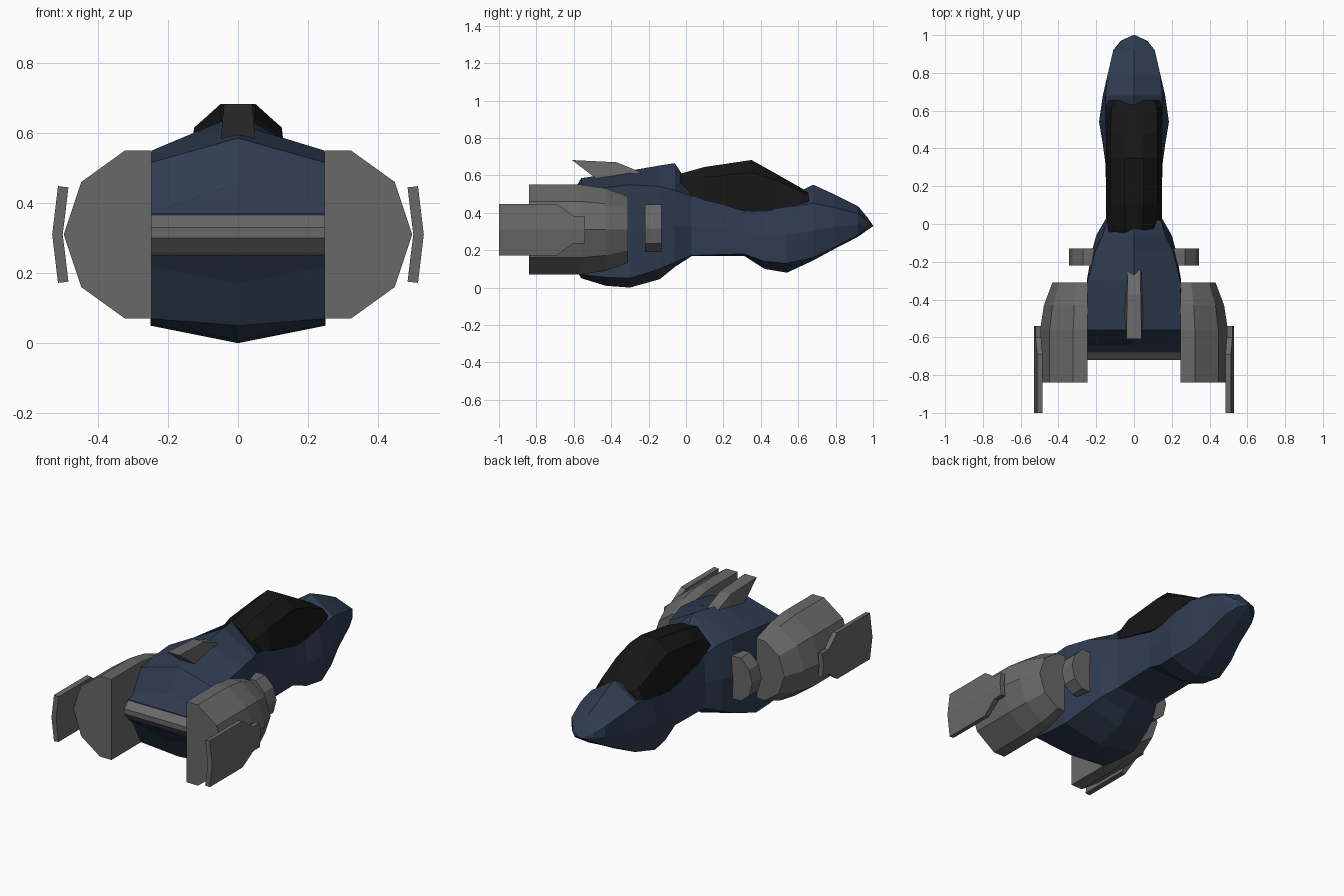
import bpy, bmesh
from mathutils import Vector

if "Cube" in bpy.data.objects:
    bpy.data.objects.remove(bpy.data.objects["Cube"])


def material(name, color):
    m = bpy.data.materials.new(name)
    m.diffuse_color = (*color, 1)
    m.use_nodes = True
    m.node_tree.nodes["Principled BSDF"].inputs["Base Color"].default_value = m.diffuse_color
    return m


NAVY = material("navy_paint", (0.028, 0.045, 0.082))
BLACK = material("dark_glass", (0.008, 0.008, 0.008))
GREY = material("grey_metal", (0.14, 0.14, 0.14))


def finish(name, bm, mat, mirror=False):
    bmesh.ops.remove_doubles(bm, verts=bm.verts, dist=0.0005)
    bmesh.ops.recalc_face_normals(bm, faces=bm.faces)
    mesh = bpy.data.meshes.new(name)
    bm.to_mesh(mesh)
    bm.free()
    mesh.materials.append(mat)
    ob = bpy.data.objects.new(name, mesh)
    bpy.context.collection.objects.link(ob)
    if mirror:
        ob.modifiers.new("Mirror", "MIRROR")
    return ob


def loft(name, rings, mat, mirror=False):
    """Skin closed rings of equal length and cap both ends."""
    bm = bmesh.new()
    vs = [[bm.verts.new(p) for p in r] for r in rings]
    n = len(vs[0])
    for a, b in zip(vs, vs[1:]):
        for i in range(n):
            j = (i + 1) % n
            bm.faces.new((a[i], a[j], b[j], b[i]))
    bm.faces.new(vs[0])
    bm.faces.new(vs[-1])
    return finish(name, bm, mat, mirror)


def both_sides(half):
    """Complete a half ring by mirroring its off-centre points."""
    return half + [(-x, y, z) for x, y, z in reversed(half) if x > 0]


# Fuselage stations: y, ridge z, shoulder x z, waist x, lower edge x z, keel z
stations = [
    (-0.68, .37, .25, .37, .25, .25, .25, .25),
    (-0.64, .455, .25, .38, .25, .25, .22, .17),
    (-0.56, .585, .25, .515, .25, .25, .07, .05),
    (-0.43, .605, .25, .535, .25, .25, .055, .01),
    (-0.30, .625, .245, .55, .25, .25, .05, .0),
    (-0.14, .653, .205, .54, .222, .215, .10, .045),
    (-0.06, .665, .165, .52, .20, .19, .135, .11),
    (0.03, .53, .14, .49, .148, .14, .172, .168),
    (0.31, .45, .14, .41, .15, .145, .18, .17),
    (0.42, .45, .145, .41, .165, .16, .14, .10),
    (0.54, .48, .15, .43, .185, .175, .13, .08),
    (0.68, .55, .15, .45, .165, .14, .16, .145),
    (0.79, .50, .14, .43, .14, .11, .215, .205),
    (0.92, .435, .11, .395, .11, .09, .28, .272),
    (0.97, .375, .065, .355, .07, .055, .313, .308),
    (1.00, .332, .004, .331, .005, .004, .329, .328),
]
loft("fuselage", [both_sides([(0, y, zt), (xs, y, zs), (xm, y, (zs + zb) / 2),
                              (xb, y, zb), (0, y, zc)])
                  for y, zt, xs, zs, xm, xb, zb, zc in stations], NAVY)

# Canopy stations: y, top half-width, top z, side x, side z, sill z
canopy = [
    (-0.045, .045, .605, .10, .55, .52),
    (0.10, .05, .645, .125, .59, .465),
    (0.35, .05, .682, .125, .615, .405),
    (0.48, .05, .61, .125, .575, .41),
    (0.62, .045, .53, .12, .51, .45),
    (0.655, .04, .505, .10, .495, .46),
]
loft("canopy", [[(a, y, za), (b, y, zb), (min(.148, b + .035), y, zs),
                 (-min(.148, b + .035), y, zs), (-b, y, zb), (-a, y, za)]
                for y, a, za, b, zb, zs in canopy], BLACK)

# Rear exhaust bar
bar = [(-.66, .365), (-.68, .365), (-.72, .33), (-.72, .30), (-.68, .255), (-.66, .255)]
loft("exhaust_bar", [[(x, y, z) for y, z in bar] for x in (-.25, .25)], GREY)

# Engine pods, narrowing towards the nose
pod = [(0, -.24), (.075, -.24), (.20, -.15), (.25, 0), (.20, .15), (.075, .24), (0, .24)]
loft("engine_pod", [[(.247 + x * s, y, .31 + z * s) for x, z in pod]
                    for y, s in ((-.84, 1), (-.56, 1), (-.43, .92), (-.31, .74))], GREY, True)

# Small side thruster blocks
block = [(.18, .19), (.27, .19), (.325, .235), (.345, .315), (.325, .39), (.27, .445), (.18, .445)]
loft("side_block", [[(x, y, z) for x, z in block] for y in (-.22, -.13)], GREY, True)

# Outer panels, folded along their mid line
bm = bmesh.new()
edge = [(-1, .138), (-.69, .138), (-.60, .073), (-.54, .073)]
mid = [bm.verts.new((.53, y, .31)) for y in (-.54, -1)]
for side in (1, -1):
    bm.faces.new([bm.verts.new((.53 - .12 * h, y, .31 + side * h)) for y, h in edge] + mid)
panel = finish("outer_panel", bm, GREY)
solid = panel.modifiers.new("Solidify", "SOLIDIFY")
solid.thickness = .03
solid.offset = -1 if panel.data.polygons[0].normal.x > 0 else 1
panel.modifiers.new("Mirror", "MIRROR")

# Dorsal fin
loft("dorsal_fin", [both_sides([(0, y, zt), (w * .8, y, zt), (w, y + dy, zb), (0, y + dy, zb)])
                    for y, zt, w, dy, zb in ((-.61, .682, .05, .14, .575),
                                             (-.37, .67, .045, .03, .58),
                                             (-.20, .60, .04, .01, .59))], GREY)
